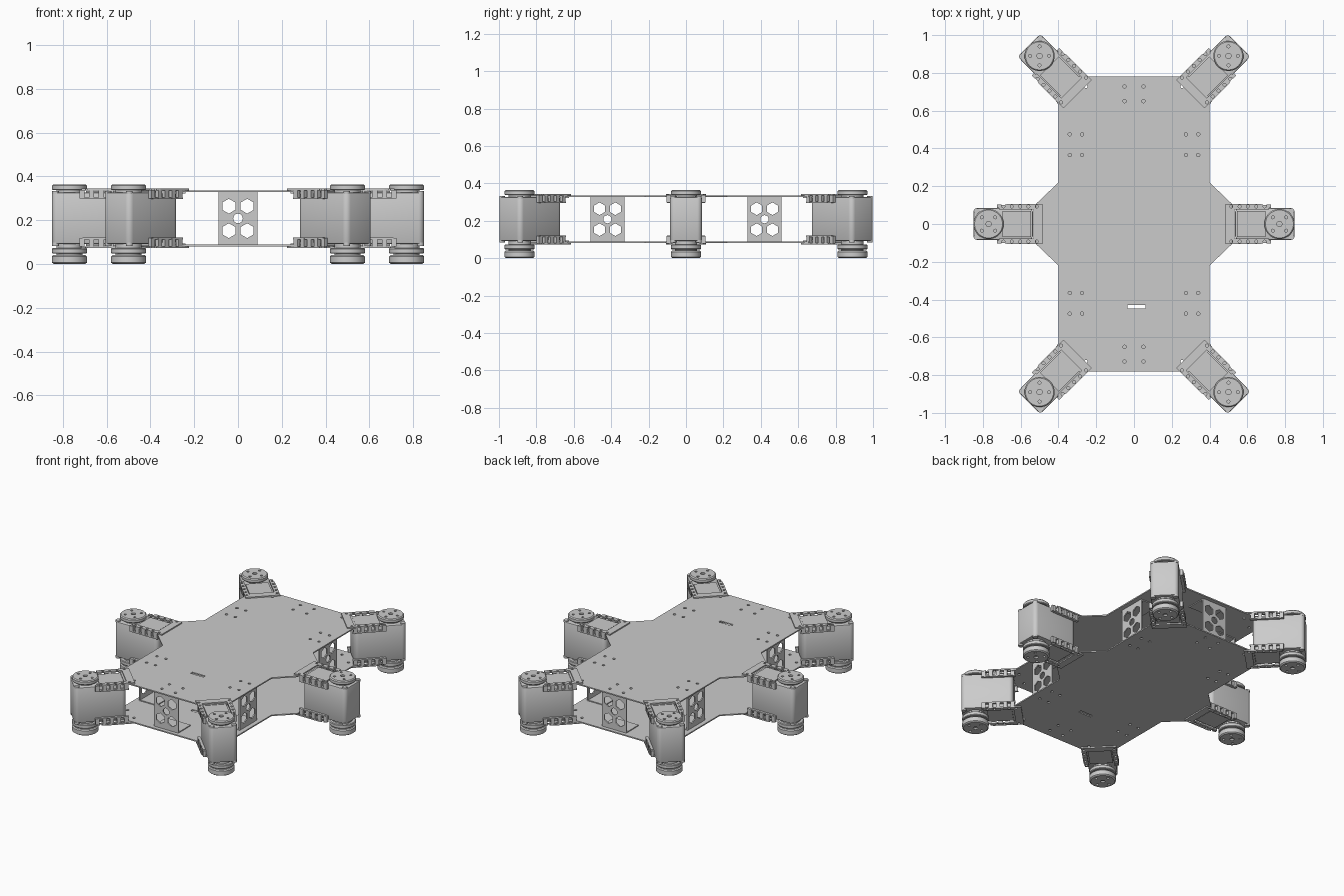
import bpy, bmesh
from math import pi, cos, sin, radians
from mathutils import Matrix, Vector

if "Cube" in bpy.data.objects:
    bpy.data.objects.remove(bpy.data.objects["Cube"])

ZM = 0.208  # mid height between the two deck plates


def make(name, bm):
    bmesh.ops.recalc_face_normals(bm, faces=bm.faces)
    me = bpy.data.meshes.new(name)
    bm.to_mesh(me)
    bm.free()
    ob = bpy.data.objects.new(name, me)
    bpy.context.collection.objects.link(ob)
    return ob


def add_prism(bm, pts, z0, z1):
    f = bm.faces.new([bm.verts.new((x, y, z0)) for x, y in pts])
    up = bmesh.ops.extrude_face_region(bm, geom=[f])['geom']
    bmesh.ops.translate(bm, vec=(0, 0, z1 - z0), verts=[v for v in up if isinstance(v, bmesh.types.BMVert)])


def add_box(bm, lo, hi):
    lo, hi = Vector(lo), Vector(hi)
    m = Matrix.Translation((lo + hi) / 2) @ Matrix.Diagonal((*(hi - lo), 1))
    return bmesh.ops.create_cube(bm, size=1, matrix=m)['verts']


def add_cyl(bm, c, r, h, n=12, rot=Matrix()):
    bmesh.ops.create_cone(bm, cap_ends=True, segments=n, radius1=r, radius2=r, depth=h,
                          matrix=Matrix.Translation(c) @ rot)


def add_lathe(bm, prof, n=40):
    rings = [[bm.verts.new((r * cos(2 * pi * i / n), r * sin(2 * pi * i / n), z)) for i in range(n)]
             for r, z in prof]
    for a, b in zip(rings, rings[1:]):
        for i in range(n):
            j = (i + 1) % n
            bm.faces.new((a[i], a[j], b[j], b[i]))
    bm.faces.new(rings[0])
    bm.faces.new(rings[-1])


def cut(ob, bm):
    cutter = make('cutter', bm)
    cutter.hide_render = True
    mod = ob.modifiers.new('cut', 'BOOLEAN')
    mod.operation, mod.solver, mod.object = 'DIFFERENCE', 'EXACT', cutter
    dg = bpy.context.evaluated_depsgraph_get()
    me = bpy.data.meshes.new_from_object(ob.evaluated_get(dg))
    ob.modifiers.clear()
    ob.data = me
    bpy.data.objects.remove(cutter)


# Deck plates: one quarter outline mirrored round
q = [(0.515, 0.11), (0.40, 0.22), (0.40, 0.63), (0.415, 0.655), (0.275, 0.795), (0.245, 0.78)]
outline = (q + [(-x, y) for x, y in reversed(q)] + [(-x, -y) for x, y in q]
           + [(x, -y) for x, y in reversed(q)])
holes = [(0.275, 0.365), (0.34, 0.365), (0.275, 0.475), (0.34, 0.475), (0.05, 0.65),
         (0.05, 0.728), (0.35, 0.66), (0.255, 0.728)]
for name, z in (('top_deck', 0.328), ('bottom_deck', 2 * ZM - 0.336)):
    bm = bmesh.new()
    add_prism(bm, outline, z, z + 0.008)
    deck = make(name, bm)
    bm = bmesh.new()
    for x, y in holes:
        for sx in (1, -1):
            for sy in (1, -1):
                add_cyl(bm, (x * sx, y * sy, z), 0.009, 0.05)
    add_box(bm, (-0.035, -0.448, z - 0.02), (0.06, -0.428, z + 0.03))
    cut(deck, bm)

# Spacer panels: holed web with flanges facing inwards
bm = bmesh.new()
add_prism(bm, [(-0.008, -0.09), (0, -0.09), (0, 0.09), (-0.008, 0.09)], 0.088, 0.328)
spacer = make('spacer_panel', bm)
bm = bmesh.new()
ry = Matrix.Rotation(pi / 2, 4, 'Y')
for y in (-0.042, 0.042):
    for z in (0.152, 0.264):
        add_cyl(bm, (0, y, z), 0.034, 0.1, 6, ry @ Matrix.Rotation(pi / 2, 4, 'Z'))
add_cyl(bm, (0, 0, ZM), 0.022, 0.1, 16, ry)
cut(spacer, bm)
bm = bmesh.new()
bm.from_mesh(spacer.data)
for z in (0.088, 0.322):
    add_box(bm, (-0.13, -0.09, z), (-0.008, 0.09, z + 0.006))
bm.to_mesh(spacer.data)
bm.free()

# Servo case: rounded box with a raised lid on both faces
bm = bmesh.new()
add_box(bm, (-0.235, -0.085, 0.092), (0.08, 0.085, 0.326))
up = [e for e in bm.edges if abs(e.verts[0].co.z - e.verts[1].co.z) > 0.1]
bmesh.ops.bevel(bm, geom=up, offset=0.025, segments=5, affect='EDGES', profile=0.5)
rim = [e for e in bm.edges if abs(e.verts[0].co.z - e.verts[1].co.z) < 0.01]
bmesh.ops.bevel(bm, geom=rim, offset=0.006, segments=2, affect='EDGES', profile=0.5)
for lo, hi in ((0.32, 0.334), (2 * ZM - 0.334, 0.096)):
    add_box(bm, (-0.225, -0.07, lo), (-0.075, 0.07, hi))
for z in (0.326, 0.09):
    for y in (-0.068, 0.068):
        add_cyl(bm, (0.063, y, z), 0.016, 0.014)
case = make('servo_case', bm)

# Servo brackets: forked strips with holes and hanging lugs
fork = [(-0.285, -0.106), (-0.1, -0.106), (-0.055, -0.092), (-0.055, -0.077), (-0.238, -0.077)]
fork += [(x, -y) for x, y in reversed(fork)]
spots = [-0.255 + 0.044 * i for i in range(5)]
bm = bmesh.new()
add_prism(bm, fork, 0.336, 0.344)
bracket = make('servo_bracket', bm)
bm = bmesh.new()
for x in spots:
    for y in (-0.093, 0.093):
        add_cyl(bm, (x, y, 0.34), 0.008, 0.05)
cut(bracket, bm)
bm = bmesh.new()
bm.from_mesh(bracket.data)
for s in (1, -1):
    for x in spots:
        xm = x + 0.022
        y0, y1 = sorted((s * 0.084, s * 0.103))
        add_box(bm, (xm - 0.012, y0, 0.298), (xm + 0.012, y1, 0.337))
    y0, y1 = sorted((s * 0.084, s * 0.101))
    add_box(bm, (-0.25, y0, 0.296), (-0.06, y1, 0.304))
src = bm.verts[:] + bm.edges[:] + bm.faces[:]
dup = bmesh.ops.duplicate(bm, geom=src)['geom']
for v in dup:
    if isinstance(v, bmesh.types.BMVert):
        v.co.z = 2 * ZM - v.co.z
bmesh.ops.recalc_face_normals(bm, faces=bm.faces)
bm.to_mesh(bracket.data)
bm.free()

# Servo horns: turned discs with screw holes
bm = bmesh.new()
add_lathe(bm, [(0.06, 0.32), (0.06, 0.337), (0.076, 0.337), (0.08, 0.341), (0.08, 0.358), (0.074, 0.364)])
top_horn = make('top_horn', bm)
bm = bmesh.new()
add_lathe(bm, [(0.072, 0), (0.08, 0.006), (0.08, 0.034), (0.074, 0.04), (0.06, 0.04), (0.06, 0.047),
               (0.076, 0.047), (0.08, 0.051), (0.08, 0.069), (0.076, 0.073), (0.06, 0.073), (0.06, 0.1)])
low_horn = make('bottom_horn', bm)
for horn, z in ((top_horn, 0.364), (low_horn, 0)):
    bm = bmesh.new()
    add_cyl(bm, (0, 0, z), 0.014, 0.02, 16)
    for i in range(4):
        a = pi / 4 + i * pi / 2
        add_cyl(bm, (0.05 * cos(a), 0.05 * sin(a), z), 0.008, 0.02)
    cut(horn, bm)


# Place copies of each repeated part
def place(ob, spots):
    for i, (x, y, deg) in enumerate(spots):
        o = ob if i == 0 else ob.copy()
        if i:
            bpy.context.collection.objects.link(o)
            o.name = f'{ob.name}_{i}'
        o.location = (x, y, 0)
        o.rotation_euler = (0, 0, radians(deg))


legs = [(0.77, 0, 0), (-0.77, 0, 180), (0.5, 0.89, 45), (-0.5, 0.89, 135),
        (0.5, -0.89, -45), (-0.5, -0.89, -135)]
for part in (case, bracket, top_horn, low_horn):
    place(part, legs)
place(spacer, [(0.37, 0.42, 0), (0.37, -0.42, 0), (-0.37, 0.42, 180), (-0.37, -0.42, 180),
               (0, 0.755, 90), (0, -0.755, -90)])

# Smooth the turned and rounded parts
bpy.ops.object.select_all(action='DESELECT')
for o in (case, top_horn, low_horn):
    o.select_set(True)
bpy.context.view_layer.objects.active = case
bpy.ops.object.shade_smooth_by_angle(angle=radians(35))
